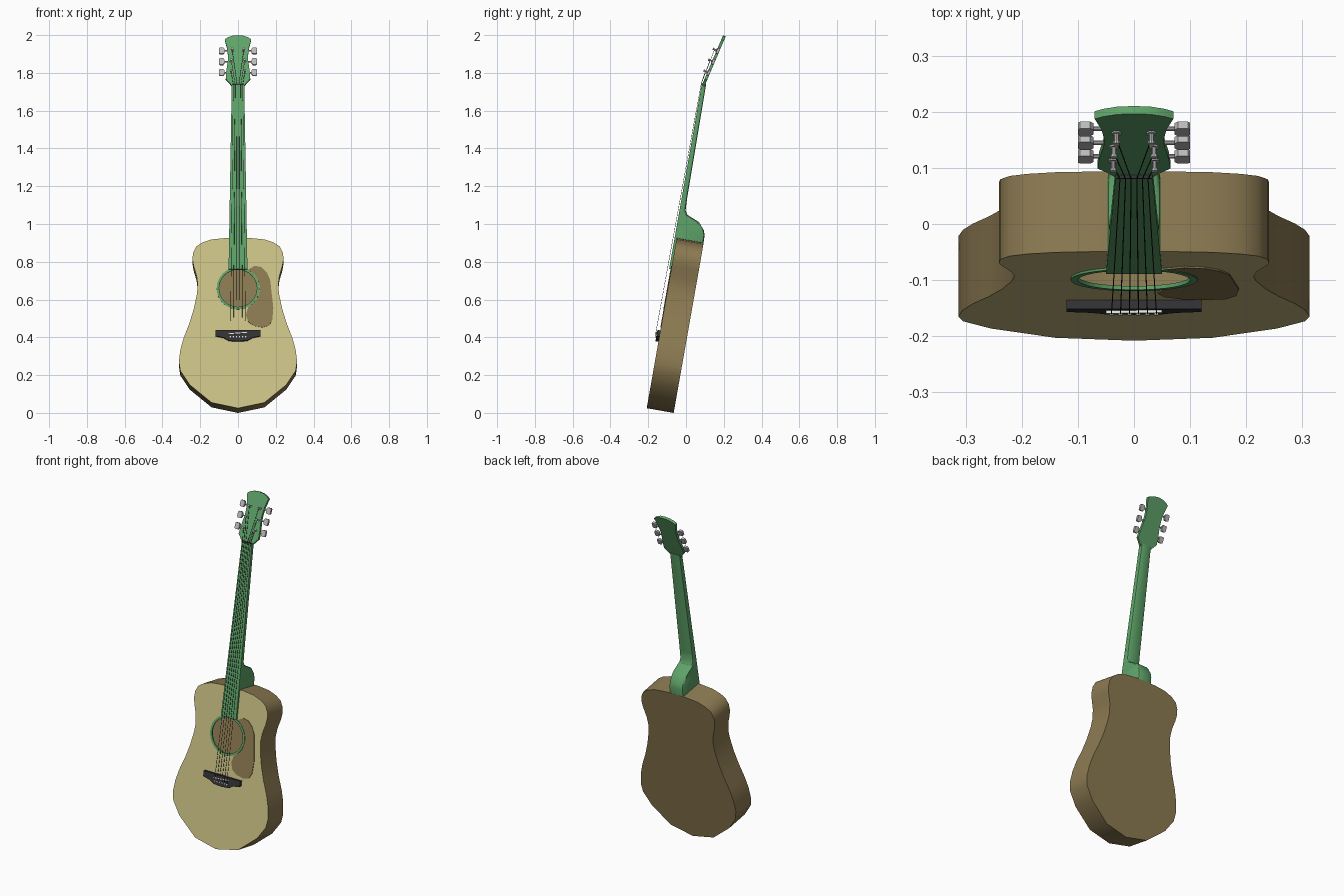
import bpy, bmesh, math
from mathutils import Matrix, Vector

cube = bpy.data.objects.get("Cube")
if cube:
    bpy.data.objects.remove(cube, do_unlink=True)


def material(name, r, g, b):
    m = bpy.data.materials.new(name)
    m.use_nodes = True
    m.diffuse_color = (r, g, b, 1)
    m.node_tree.nodes["Principled BSDF"].inputs["Base Color"].default_value = (r, g, b, 1)
    return m


TAN = material("pale spruce", .60, .54, .24)
BROWN = material("brown wood", .263, .196, .084)
GREEN = material("green neck", .113, .367, .14)
DARK = material("dark bridge", .033, .033, .036)
METAL = material("grey metal", .50, .50, .50)
WHITE = material("white bone", .80, .80, .78)
WIRE = material("dark string", .02, .02, .02)

# Leaning frame: x across, y into the body, z along the length
LEAN = Matrix.Translation((0, -.208, .025)) @ Matrix.Rotation(math.radians(-10), 4, 'X')
HEAD = LEAN @ Matrix.Translation((0, -.008, 1.74)) @ Matrix.Rotation(math.radians(-13), 4, 'X')
HOLE_Z, HOLE_R = .644, .1


def finish(name, bm, mat, frame=LEAN, smooth=True, recalc=True):
    if recalc:
        bmesh.ops.recalc_face_normals(bm, faces=bm.faces)
    bm.transform(frame)
    mesh = bpy.data.meshes.new(name)
    bm.to_mesh(mesh)
    bm.free()
    mesh.materials.append(mat)
    ob = bpy.data.objects.new(name, mesh)
    bpy.context.collection.objects.link(ob)
    if smooth:
        bpy.ops.object.select_all(action='DESELECT')
        ob.select_set(True)
        bpy.context.view_layer.objects.active = ob
        bpy.ops.object.shade_smooth_by_angle(angle=math.radians(30))
    return ob


def mirrored(half):
    """Close a right-hand outline running along the centre line."""
    return half + [(-x, z) for x, z in reversed(half) if x > 0]


def ring(bm, outline, y):
    return [bm.verts.new((x, y, z)) for x, z in outline]


def bridge(bm, a, b):
    n = len(a)
    for i in range(n):
        bm.faces.new((a[i], a[(i + 1) % n], b[(i + 1) % n], b[i]))


def prism(bm, outline, y0, y1):
    a, b = ring(bm, outline, y0), ring(bm, outline, y1)
    bridge(bm, a, b)
    bm.faces.new(a)
    bm.faces.new(b)


def plate(name, outline, y0, y1, mat, frame=LEAN, smooth=False):
    bm = bmesh.new()
    prism(bm, outline, y0, y1)
    return finish(name, bm, mat, frame, smooth)


def rod(bm, p, q, radius, sides=10):
    p, q = Vector(p), Vector(q)
    d = q - p
    m = Matrix.Translation((p + q) / 2) @ d.to_track_quat('Z', 'Y').to_matrix().to_4x4()
    bmesh.ops.create_cone(bm, cap_ends=True, segments=sides, radius1=radius,
                          radius2=radius, depth=d.length, matrix=m)


def arc(radius, start, end, steps):
    angles = [math.radians(start + (end - start) * i / steps) for i in range(steps + 1)]
    return [(radius * math.cos(a), HOLE_Z + radius * math.sin(a)) for a in angles]


# Body: sides and back as a hollow shell
body = mirrored([(0, 0), (.14, .03), (.255, .125), (.305, .2), (.313, .25), (.305, .315),
                 (.287, .38), (.258, .455), (.235, .53), (.218, .61), (.213, .66),
                 (.219, .71), (.235, .765), (.241, .80), (.238, .835), (.222, .868),
                 (.19, .89), (.14, .907), (.07, .914), (0, .915)])
bm = bmesh.new()
front, back = ring(bm, body, 0), ring(bm, body, .145)
bridge(bm, front, back)
bm.faces.new(back)
finish("body_sides_and_back", bm, BROWN)

# Soundboard with an open hole
bm = bmesh.new()
circle = arc(HOLE_R, 0, 360, 32)[:-1]
for loop in (ring(bm, body, 0), ring(bm, circle, 0)):
    for i, v in enumerate(loop):
        bm.edges.new((v, loop[(i + 1) % len(loop)]))
bmesh.ops.triangle_fill(bm, use_beauty=True, edges=bm.edges[:])
for f in bm.faces:
    f.normal_update()
    if f.normal.y > 0:
        f.normal_flip()
finish("soundboard", bm, TAN, smooth=False, recalc=False)

# Ring around the hole
bm = bmesh.new()
outer = arc(.113, 0, 360, 32)[:-1]
loops = [ring(bm, o, y) for o, y in ((circle, .003), (circle, -.004), (outer, -.004), (outer, .001))]
for a, b in zip(loops, loops[1:] + loops[:1]):
    bridge(bm, a, b)
finish("soundhole_ring", bm, GREEN)

# Pickguard hugging the ring
guard = arc(.114, -62, 62, 14) + [(.09, .765), (.125, .757), (.152, .73), (.17, .69), (.178, .62),
                                  (.187, .54), (.182, .475), (.165, .443), (.127, .434),
                                  (.085, .442), (.055, .462), (.042, .50)]
plate("pickguard", guard, -.003, .001, BROWN)


# Neck and heel lofted from boxy sections
def half_width(z):
    return .05 - .017 * (z - .746) / .994


bm = bmesh.new()
sections = []
for z, d in ((.90, .145), (.955, .143), (.98, .134), (1.018, .102), (1.035, .06),
             (1.045, .035), (1.065, .021), (1.12, .018), (1.745, .012)):
    w = half_width(z)
    c = min(.012, d * .5)
    half = [(w, 0), (w, d - c), (w - c * .35, d - c * .35), (w - c, d)]
    pts = half + [(-x, y) for x, y in reversed(half)]
    sections.append([bm.verts.new((x, y, z)) for x, y in pts])
for a, b in zip(sections, sections[1:]):
    bridge(bm, a, b)
bm.faces.new(sections[0])
bm.faces.new(sections[-1])
finish("neck_and_heel", bm, GREEN)

w0, w1 = half_width(.746), half_width(1.74)
plate("fingerboard", [(w0, .746), (w1, 1.742), (-w1, 1.742), (-w0, .746)], -.011, .001, GREEN)

# Headstock, bent backwards
headstock = mirrored([(0, -.006), (.034, -.006), (.05, .015), (.065, .032), (.062, .075), (.054, .135),
                      (.053, .165), (.058, .21), (.07, .258), (.055, .269), (.03, .279), (0, .282)])
plate("headstock", headstock, 0, .015, GREEN, HEAD, smooth=True)

# Tuners: post, collar, shaft and button on both sides
POSTS = [(.037, .07), (.036, .133), (.031, .195)]
for side, label in ((1, "left"), (-1, "right")):
    for n, (x, z) in enumerate(POSTS, 1):
        bm = bmesh.new()
        rod(bm, (side * x, .002, z), (side * x, -.003, z), .009)
        rod(bm, (side * x, .002, z), (side * x, -.02, z), .0045)
        rod(bm, (side * x, -.017, z), (side * x, -.022, z), .0065)
        rod(bm, (side * .045, .0075, z), (side * .075, .0075, z), .004)
        button = [(.072, -.01), (.078, -.018), (.096, -.018), (.1, -.013),
                  (.1, .013), (.096, .018), (.078, .018), (.072, .01)]
        prism(bm, [(side * bx, z + bz) for bx, bz in button], .001, .014)
        finish(f"{label}_tuner_{n}", bm, METAL, HEAD)

# Bridge, saddle and pins
plate("bridge", mirrored([(0, .357), (.05, .361), (.075, .376), (.12, .386), (.12, .418), (0, .418)]),
      -.016, .001, DARK)
plate("saddle", [(-.05, .394), (.05, .402), (.05, .407), (-.05, .399)], -.021, -.015, WHITE)
bm = bmesh.new()
for i in range(6):
    x = -.04 + .016 * i
    rod(bm, (x, -.012, .38), (x, -.021, .38), .004, 8)
finish("bridge_pins", bm, WHITE)

# Strings from the pins over saddle and nut to the posts
to_lean = LEAN.inverted() @ HEAD
bm = bmesh.new()
for i in range(6):
    t = (i - 2.5) / 2.5
    side = 1 if t > 0 else -1
    px, pz = POSTS[i if i < 3 else 5 - i]
    path = [Vector((t * .04, -.018, .38)), Vector((t * .04, -.022, .402)),
            Vector((t * .025, -.014, 1.74)), to_lean @ Vector((side * px, -.012, pz))]
    for p, q in zip(path, path[1:]):
        rod(bm, p, q, .001, 6)
finish("strings", bm, WIRE)
plate("nut", [(-w1, 1.736), (w1, 1.736), (w1, 1.743), (-w1, 1.743)], -.0135, 0, DARK)
